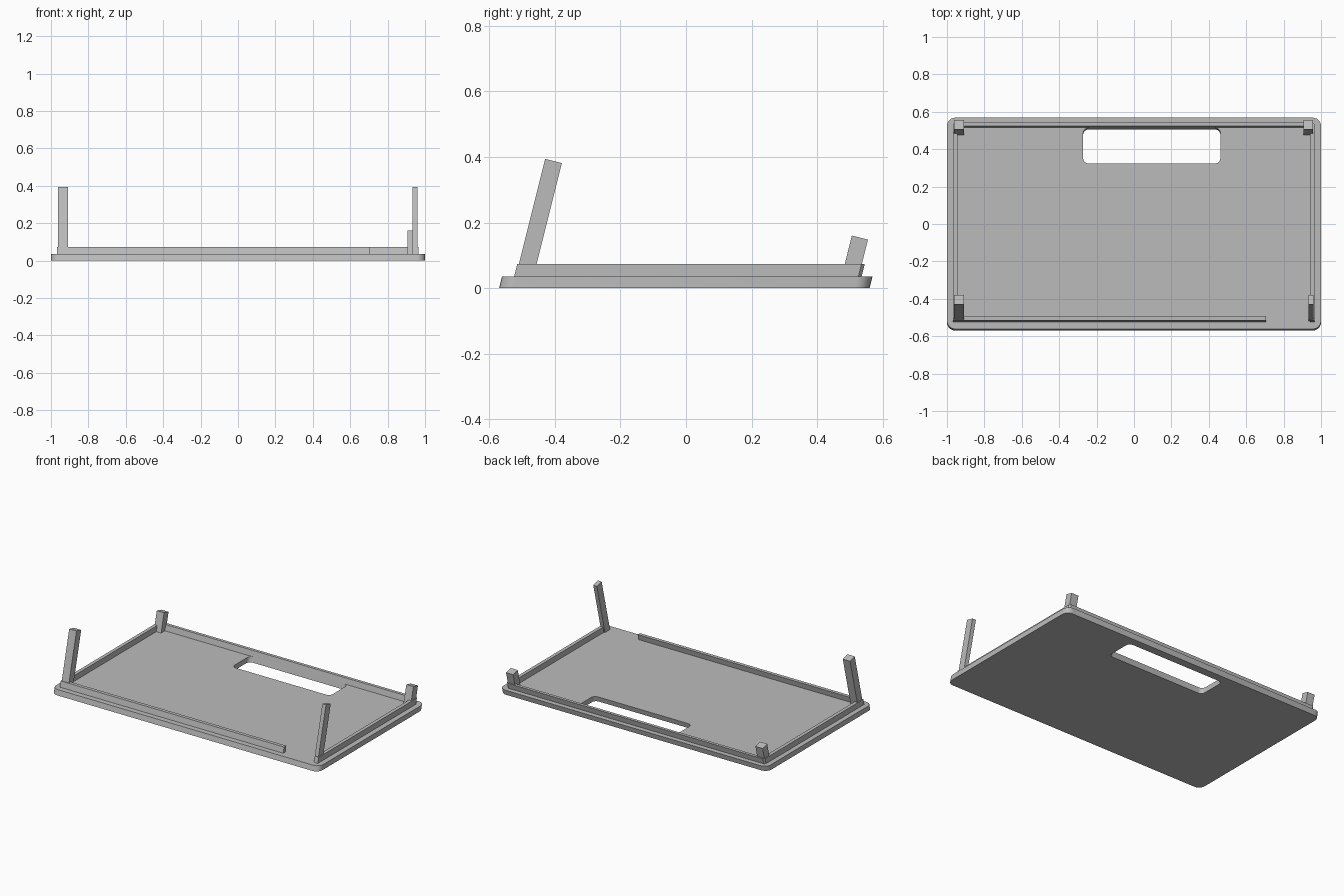
import bpy, bmesh, math

LEAN = 0.25            # y shift per unit of height
PLATE_H, RIM_H = 0.035, 0.073

cube = bpy.data.objects.get("Cube")
if cube:
    bpy.data.objects.remove(cube, do_unlink=True)

grey = bpy.data.materials.new("plain grey")
grey.use_nodes = True
colour = (0.5, 0.5, 0.5, 1)
grey.diffuse_color = colour
grey.node_tree.nodes["Principled BSDF"].inputs["Base Color"].default_value = colour


def box(x0, x1, y0, y1):
    return [(x0, y0), (x1, y0), (x1, y1), (x0, y1)]


def rounded_box(x0, x1, y0, y1, r, steps=6):
    """Rectangle outline with quarter-circle corners."""
    centres = [(x1 - r, y1 - r), (x0 + r, y1 - r), (x0 + r, y0 + r), (x1 - r, y0 + r)]
    points = []
    for corner, (cx, cy) in enumerate(centres):
        for i in range(steps + 1):
            a = math.pi / 2 * (corner + i / steps)
            points.append((cx + r * math.cos(a), cy + r * math.sin(a)))
    return points


def leaning_prism(name, outlines, z0, z1, top_slope=0.0):
    """Extrude outlines (first outer, rest holes) upwards, leaning to the back."""
    bm = bmesh.new()
    edges = []
    for outline in outlines:
        verts = [bm.verts.new((x, y, z0)) for x, y in outline]
        edges += [bm.edges.new((a, b)) for a, b in zip(verts, verts[1:] + verts[:1])]
    bmesh.ops.triangle_fill(bm, edges=edges, use_beauty=True)
    front = min(y for x, y in outlines[0])
    new = bmesh.ops.extrude_face_region(bm, geom=bm.faces[:], use_keep_orig=True)["geom"]
    for v in [g for g in new if isinstance(g, bmesh.types.BMVert)]:
        v.co.z = z1 - top_slope * (v.co.y - front)
    for v in bm.verts:
        v.co.y += LEAN * v.co.z
    bmesh.ops.recalc_face_normals(bm, faces=bm.faces[:])
    mesh = bpy.data.meshes.new(name)
    bm.to_mesh(mesh)
    bm.free()
    mesh.materials.append(grey)
    obj = bpy.data.objects.new(name, mesh)
    bpy.context.collection.objects.link(obj)
    bpy.ops.object.select_all(action="DESELECT")
    obj.select_set(True)
    bpy.context.view_layer.objects.active = obj
    bpy.ops.object.shade_smooth_by_angle(angle=math.radians(30))
    return obj


# Base plate with rounded corners and a rounded slot at the back
leaning_prism("base_plate", [rounded_box(-1, 1, -0.57, 0.56, 0.045),
                             rounded_box(-0.272, 0.462, 0.314, 0.506, 0.03)], 0, PLATE_H)

# Raised rim, open at the front right
rim = [(-0.967, -0.533), (0.705, -0.533), (0.705, -0.509), (-0.943, -0.509),
       (-0.943, 0.506), (0.94, 0.506), (0.94, -0.533), (0.964, -0.533),
       (0.964, 0.517), (0.954, 0.527), (-0.957, 0.527), (-0.967, 0.517)]
leaning_prism("rim", [rim], PLATE_H, RIM_H)

# Corner posts: tall at the front, short at the back, tops square to the lean
posts = {
    "front_right_post": (-0.962, -0.908, -0.528, -0.474, 0.394),
    "front_left_post": (0.932, 0.959, -0.528, -0.474, 0.394),
    "back_right_post": (-0.962, -0.908, 0.466, 0.518, 0.16),
    "back_left_post": (0.905, 0.958, 0.466, 0.518, 0.16),
}
for name, (x0, x1, y0, y1, top) in posts.items():
    leaning_prism(name, [box(x0, x1, y0, y1)], PLATE_H, top, top_slope=0.235)
